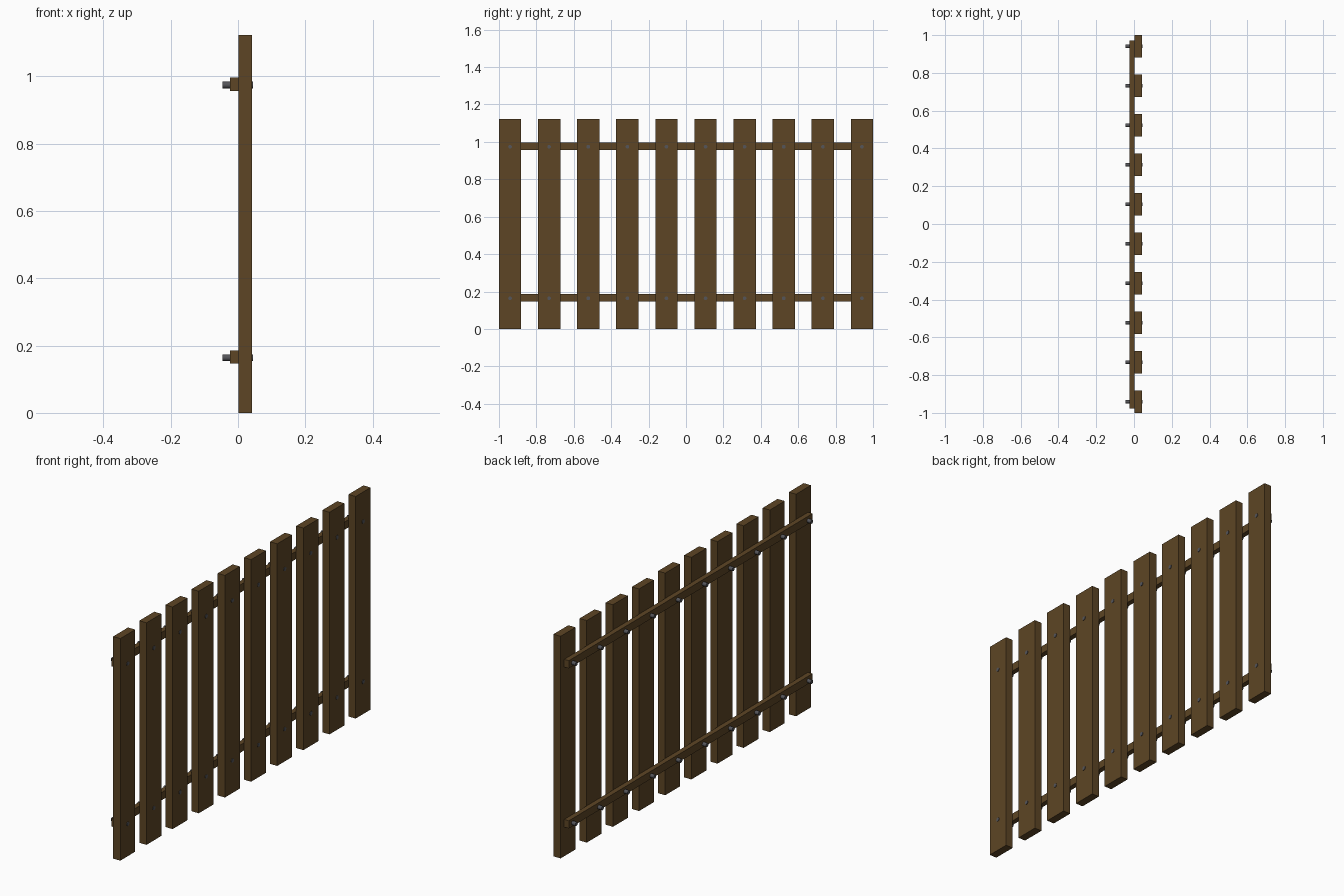
import bpy, bmesh, math
from mathutils import Matrix

if "Cube" in bpy.data.objects:
    bpy.data.objects.remove(bpy.data.objects["Cube"])


def material(name, rgb):
    m = bpy.data.materials.new(name)
    m.diffuse_color = (*rgb, 1)
    m.use_nodes = True
    m.node_tree.nodes["Principled BSDF"].inputs["Base Color"].default_value = m.diffuse_color
    return m


wood = material("brown wood", (0.11, 0.06, 0.018))
steel = material("grey steel", (0.09, 0.09, 0.1))


def finish(name, bm, mat):
    me = bpy.data.meshes.new(name)
    bm.to_mesh(me)
    bm.free()
    me.materials.append(mat)
    ob = bpy.data.objects.new(name, me)
    bpy.context.collection.objects.link(ob)
    return ob


def box(name, x, y, z):
    """Box from (min, max) ranges."""
    bm = bmesh.new()
    size = [b - a for a, b in (x, y, z)]
    mid = [(a + b) / 2 for a, b in (x, y, z)]
    bmesh.ops.create_cube(bm, size=1, matrix=Matrix.Translation(mid) @ Matrix.Diagonal((*size, 1)))
    finish(name, bm, wood)


def bolt(name, y, z):
    """Round bar running through plank and rail along x."""
    x0, x1 = -0.046, 0.044
    bm = bmesh.new()
    bmesh.ops.create_cone(
        bm, cap_ends=True, segments=12, radius1=0.01, radius2=0.01, depth=x1 - x0,
        matrix=Matrix.Translation(((x0 + x1) / 2, y, z)) @ Matrix.Rotation(math.pi / 2, 4, 'Y'))
    for f in bm.faces:
        f.smooth = len(f.verts) == 4
    for e in bm.edges:
        e.smooth = e.calc_face_angle(0) < math.radians(40)
    finish(name, bm, steel)


COUNT, WIDTH = 10, 0.119
PITCH = (2 - WIDTH) / (COUNT - 1)

# Upright planks with a bolt at each rail
for i in range(COUNT):
    y = -1 + WIDTH / 2 + i * PITCH
    box(f"plank_{i + 1}", (0.0015, 0.0415), (y - WIDTH / 2, y + WIDTH / 2), (0, 1.123))
    for label, z in (("lower", 0.164), ("upper", 0.974)):
        bolt(f"{label}_bolt_{i + 1}", y, z)

# Horizontal rails behind the planks
for label, z in (("lower", 0.1665), ("upper", 0.976)):
    box(f"{label}_rail", (-0.024, 0.0015), (-0.977, 0.971), (z - 0.0195, z + 0.0195))
